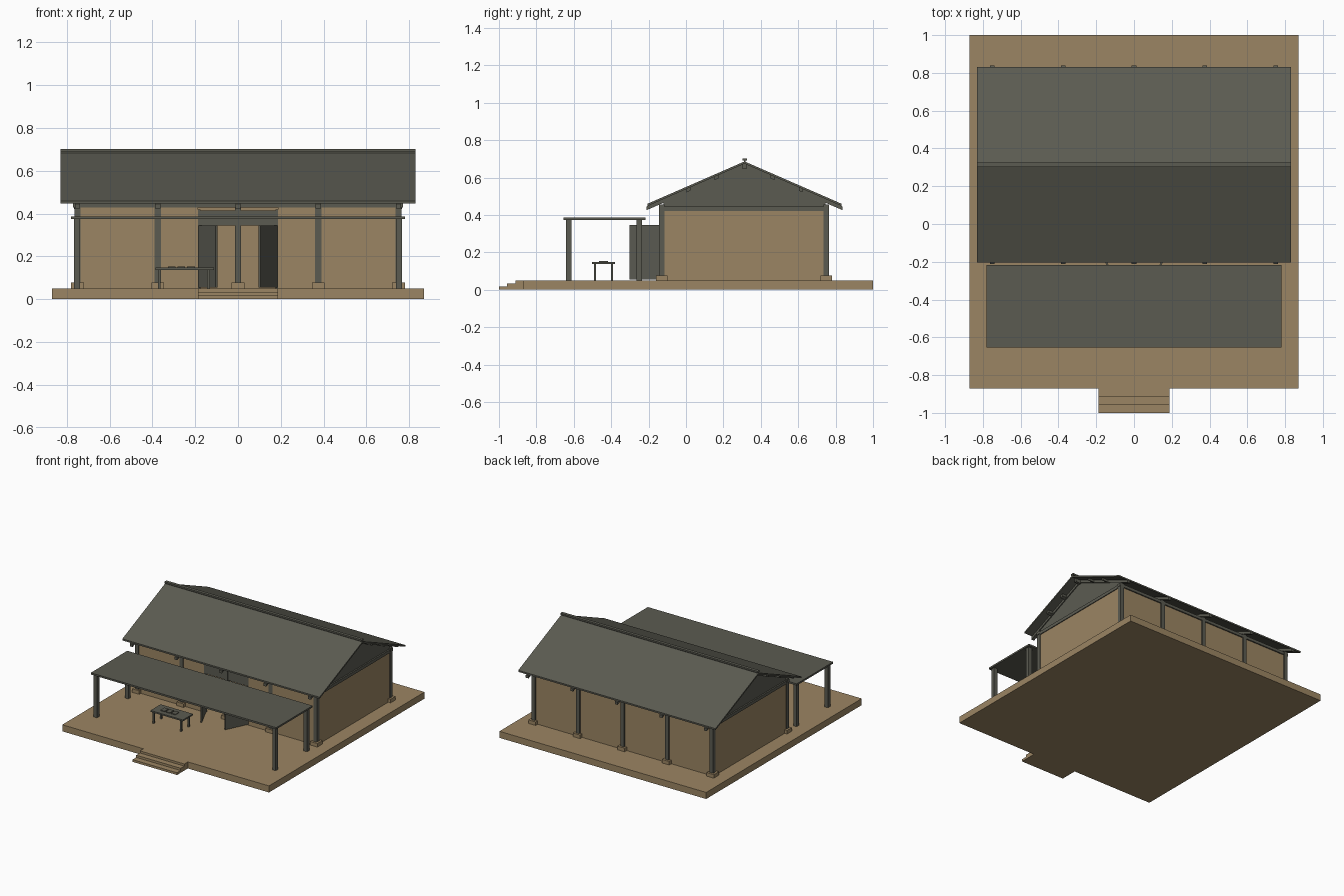
import bpy, math
from mathutils import Vector

if "Cube" in bpy.data.objects:
    bpy.data.objects.remove(bpy.data.objects["Cube"])


def material(name, rgb):
    m = bpy.data.materials.new(name)
    m.diffuse_color = (*rgb, 1)
    m.use_nodes = True
    m.node_tree.nodes["Principled BSDF"].inputs["Base Color"].default_value = m.diffuse_color
    return m


TAN = material("earth tan", (0.33, 0.235, 0.125))
GREY = material("weathered grey", (0.105, 0.105, 0.083))


def mesh(name, verts, faces, mat):
    me = bpy.data.meshes.new(name)
    me.from_pydata(verts, [], faces)
    me.materials.append(mat)
    ob = bpy.data.objects.new(name, me)
    bpy.context.collection.objects.link(ob)
    return ob


def prism(name, profile, x0, x1, mat):
    """Extrude a counter-clockwise (y, z) profile along x."""
    n = len(profile)
    verts = [(x0, y, z) for y, z in profile] + [(x1, y, z) for y, z in profile]
    faces = [tuple(reversed(range(n))), tuple(range(n, 2 * n))]
    faces += [(i, (i + 1) % n, n + (i + 1) % n, n + i) for i in range(n)]
    return mesh(name, verts, faces, mat)


def box(name, x0, x1, y0, y1, z0, z1, mat):
    return prism(name, [(y0, z0), (y1, z0), (y1, z1), (y0, z1)], x0, x1, mat)


def post(name, x, y, z0, z1, r, mat):
    return box(name, x - r, x + r, y - r, y + r, z0, z1, mat)


FLOOR = 0.05
COLS = (-0.75, -0.375, 0, 0.375, 0.75)
FRONT, BACK, MID = -0.13, 0.75, 0.313

# Platform and entrance steps
box("platform", -0.87, 0.87, -0.87, 1.0, 0, FLOOR, TAN)
prism("steps", [(-1.0, 0), (-0.87, 0), (-0.87, FLOOR), (-0.912, FLOOR), (-0.912, 0.034),
                (-0.956, 0.034), (-0.956, 0.017), (-1.0, 0.017)], -0.187, 0.187, TAN)

# Walls, with the entrance left open in front
box("back_wall", -0.74, 0.74, 0.735, 0.755, FLOOR, 0.43, TAN)
for s, side in ((-1, "left"), (1, "right")):
    a, b = sorted((s * 0.74, s * 0.76))
    box(side + "_wall", a, b, -0.13, 0.75, FLOOR, 0.43, TAN)
    a, b = sorted((s * 0.187, s * 0.74))
    box(side + "_front_wall", a, b, -0.14, -0.12, FLOOR, 0.43, TAN)

    # Tie beam and gable panel
    a, b = sorted((s * 0.743, s * 0.766))
    box(side + "_tie_beam", a, b, FRONT, BACK, 0.422, 0.446, GREY)
    a, b = sorted((s * 0.74, s * 0.755))
    prism(side + "_gable", [(-0.12, 0.44), (0.746, 0.44), (0.746, 0.475),
                            (MID, 0.665), (-0.12, 0.475)], a, b, GREY)

    # Door leaf swung outward
    hinge, tip = Vector((s * 0.187, -0.12)), Vector((s * 0.1, -0.3))
    off = (tip - hinge).orthogonal().normalized() * 0.005
    ring = [hinge - off, tip - off, tip + off, hinge + off]
    if s > 0:
        off = -off
    verts = [(p.x, p.y, z) for z in (0.055, 0.345) for p in ring]
    mesh(side + "_door", verts, [(3, 2, 1, 0), (4, 5, 6, 7), (0, 1, 5, 4), (1, 2, 6, 5),
                                 (2, 3, 7, 6), (3, 0, 4, 7)], GREY)

    # Door jamb
    post(side + "_jamb", s * 0.182, -0.13, FLOOR, 0.42, 0.007, GREY)

# Door head
box("lintel", -0.187, 0.187, -0.14, -0.12, 0.345, 0.415, GREY)

# Wall posts on stone bases
for y in (FRONT, BACK):
    for x in COLS:
        post("wall_post", x, y, FLOOR, 0.455, 0.015, GREY)
        post("post_base", x, y, FLOOR, 0.077, 0.03, TAN)
    box("wall_plate", -0.77, 0.77, y - 0.014, y + 0.014, 0.428, 0.45, GREY)

# Pitched roof: rafters, purlins, panels and ridge cap
RIDGE_Z, EAVE_Z, RUN = 0.686, 0.46, 0.518
slope = (RIDGE_Z - EAVE_Z) / RUN


def slab(name, d0, d1, drop, thick, x0, x1, s):
    """Sloped slab lying `drop` below the roof top, from d0 to d1 off the ridge."""
    z0, z1 = RIDGE_Z - slope * d0 - drop, RIDGE_Z - slope * d1 - drop
    p = [(MID + s * d0, z0 - thick), (MID + s * d1, z1 - thick),
         (MID + s * d1, z1), (MID + s * d0, z0)]
    return prism(name, p if s > 0 else p[::-1], x0, x1, GREY)


for s in (-1, 1):
    slab("roof_panel", 0, RUN, 0, 0.012, -0.83, 0.83, s)
    for x in COLS:
        slab("rafter", 0, RUN + 0.007, 0.012, 0.02, x - 0.012, x + 0.012, s)
    for d in (0.15, 0.3):
        slab("purlin", d - 0.01, d + 0.01, 0.012, 0.018, -0.8, 0.8, s)
box("ridge_beam", -0.8, 0.8, MID - 0.01, MID + 0.01, 0.645, 0.675, GREY)
box("ridge_cap", -0.83, 0.83, MID - 0.012, MID + 0.012, 0.69, 0.702, GREY)
box("ridge_spine", -0.83, 0.83, MID - 0.004, MID + 0.004, 0.68, 0.692, GREY)

# Porch canopy on four posts
box("canopy", -0.78, 0.78, -0.655, -0.217, 0.374, 0.387, GREY)
for x in (-0.752, 0.752):
    for y in (-0.627, -0.25):
        post("canopy_post", x, y, FLOOR, 0.375, 0.014, GREY)

# Low table with small trays
box("table_top", -0.385, -0.113, -0.502, -0.38, 0.137, 0.148, GREY)
for x in (-0.368, -0.138):
    for y in (-0.487, -0.395):
        post("table_leg", x, y, FLOOR, 0.138, 0.006, GREY)
for x in (-0.31, -0.265, -0.22):
    box("tray", x - 0.018, x + 0.018, -0.465, -0.418, 0.148, 0.153, GREY)
